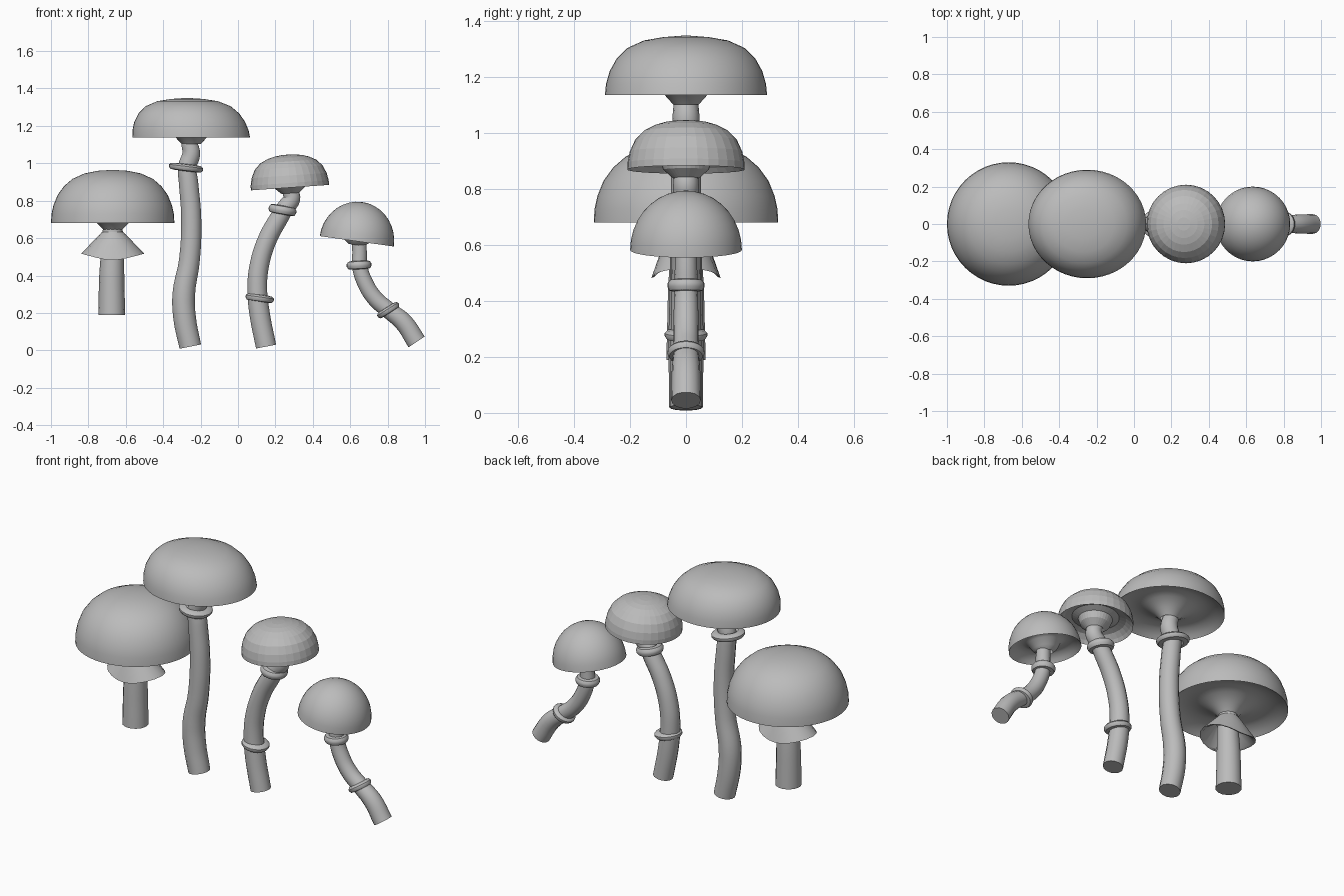
import bpy, bmesh, math
from mathutils import Matrix

if "Cube" in bpy.data.objects:
    bpy.data.objects.remove(bpy.data.objects["Cube"])

grey = bpy.data.materials.new("plain_grey")
grey.diffuse_color = (0.5, 0.5, 0.5, 1)
grey.use_nodes = True
grey.node_tree.nodes["Principled BSDF"].inputs["Base Color"].default_value = grey.diffuse_color


def finish(ob, smooth=True):
    ob.data.materials.clear()
    ob.data.materials.append(grey)
    bpy.ops.object.select_all(action='DESELECT')
    ob.select_set(True)
    bpy.context.view_layer.objects.active = ob
    if smooth:
        bpy.ops.object.shade_smooth_by_angle(angle=math.radians(40))


def lathe(name, profile, x, z, tilt=0, sides=32, warp=None, smooth=True):
    """Spin (radius, height) points round z, warp, tilt about y (right side down), place."""
    bm = bmesh.new()
    rows = []
    for r, h in profile:
        if r == 0:
            rows.append([bm.verts.new((0, 0, h))] * sides)
        else:
            rows.append([bm.verts.new((r * math.cos(a), r * math.sin(a), h))
                         for a in (2 * math.pi * i / sides for i in range(sides))])
    for lo, hi in zip(rows, rows[1:]):
        for i in range(sides):
            j = (i + 1) % sides
            bm.faces.new(list(dict.fromkeys((lo[i], lo[j], hi[j], hi[i]))))
    if warp:
        for v in bm.verts:
            v.co = warp(*v.co)
    bmesh.ops.recalc_face_normals(bm, faces=bm.faces)
    bm.transform(Matrix.Translation((x, 0, z)) @ Matrix.Rotation(math.radians(tilt), 4, 'Y'))
    me = bpy.data.meshes.new(name)
    bm.to_mesh(me)
    bm.free()
    ob = bpy.data.objects.new(name, me)
    bpy.context.collection.objects.link(ob)
    finish(ob, smooth)
    return ob


def cap(name, dome, x, z, neck, drop, **kw):
    """Dome profile plus a hollow gill underside flaring down to the stem."""
    r = dome[0][0]
    under = [(neck, -drop), (neck * 1.7, 0.0), (r * 0.45, 0.035), (r * 0.62, 0.05),
             (r * 0.8, 0.04), (r * 0.93, 0.018)]
    return lathe(name, under + dome, x, z, **kw)


def stem(name, path):
    """Tapered bent tube through (x, z, radius) points."""
    cu = bpy.data.curves.new(name, 'CURVE')
    cu.dimensions = '3D'
    cu.bevel_depth = 1.0
    cu.bevel_resolution = 5
    cu.resolution_u = 5
    cu.use_fill_caps = True
    sp = cu.splines.new('BEZIER')
    sp.bezier_points.add(len(path) - 1)
    for p, (x, z, r) in zip(sp.bezier_points, path):
        p.co = (x, 0, z)
        p.radius = r
        p.handle_left_type = p.handle_right_type = 'AUTO'
    ob = bpy.data.objects.new(name, cu)
    bpy.context.collection.objects.link(ob)
    bpy.ops.object.select_all(action='DESELECT')
    ob.select_set(True)
    bpy.context.view_layer.objects.active = ob
    bpy.ops.object.convert(target='MESH')
    finish(bpy.context.view_layer.objects.active)


def ring(name, x, z, r, tilt, t=0.016):
    lathe(name, [(r * 0.6, -t * 1.2), (r * 0.9, -t), (r, -t * 0.3), (r, t * 0.4),
                 (r * 0.88, t), (r * 0.6, t * 1.2)], x, z, tilt, sides=24)


# First mushroom: wide dome, straight stem, drooping skirt
cap("first_cap", [(0.33, 0), (0.327, 0.05), (0.317, 0.095), (0.295, 0.15), (0.26, 0.198),
                  (0.215, 0.237), (0.15, 0.266), (0.08, 0.28), (0, 0.285)],
    -0.67, 0.68, 0.05, 0.035, sides=48)
stem("first_stem", [(-0.675, 0.19, 0.072), (-0.675, 0.4, 0.067), (-0.67, 0.56, 0.06),
                    (-0.67, 0.66, 0.052), (-0.67, 0.71, 0.05)])


def saddle(x, y, z):
    f = max(0, min(1, -z / 0.14))
    c = abs(x) / max(math.hypot(x, y), 1e-6)
    s = 1 + 0.36 * f * c * c
    return (x * s, y * s, z + 0.035 * f * c * c)


lathe("first_skirt", [(0.058, 0.01), (0.07, -0.005), (0.096, -0.06), (0.124, -0.14),
                      (0.112, -0.135), (0.06, -0.03)], -0.67, 0.622, sides=20, warp=saddle)

# Second mushroom: tallest, oval cap leaning slightly left
cap("second_cap", [(0.29, 0), (0.286, 0.04), (0.273, 0.085), (0.248, 0.13), (0.21, 0.168),
                   (0.15, 0.195), (0.08, 0.207), (0, 0.213)],
    -0.25, 1.137, 0.045, 0.035, sides=48,
    warp=lambda x, y, z: (x * 1.085 - 0.1 * max(z, 0), y, z))
stem("second_stem", [(-0.255, 0.02, 0.06), (-0.285, 0.17, 0.062), (-0.29, 0.3, 0.062),
                     (-0.26, 0.48, 0.057), (-0.25, 0.7, 0.055), (-0.265, 0.9, 0.053),
                     (-0.272, 0.98, 0.05), (-0.25, 1.05, 0.049), (-0.26, 1.11, 0.044),
                     (-0.26, 1.18, 0.044)])
ring("second_ring", -0.278, 0.977, 0.092, 7)

# Third mushroom: faceted cap, two rings
cap("third_cap", [(0.21, 0), (0.209, 0.025), (0.201, 0.065), (0.182, 0.107), (0.15, 0.14),
                  (0.11, 0.16), (0.075, 0.17), (0.035, 0.176), (0, 0.177)],
    0.278, 0.87, 0.048, 0.03, tilt=-4, sides=32, smooth=False)
stem("third_stem", [(0.15, 0.02, 0.056), (0.115, 0.2, 0.056), (0.103, 0.33, 0.054),
                    (0.115, 0.46, 0.053), (0.16, 0.6, 0.052), (0.215, 0.7, 0.051),
                    (0.255, 0.765, 0.048), (0.288, 0.81, 0.046), (0.28, 0.85, 0.044),
                    (0.278, 0.91, 0.042)])
ring("third_lower_ring", 0.116, 0.279, 0.076, 8)
ring("third_upper_ring", 0.238, 0.75, 0.075, 10, 0.02)

# Fourth mushroom: small half-ball cap, stem sweeping right
cap("fourth_cap", [(0.2 * math.cos(a), 0.212 * math.sin(a))
                   for a in (math.pi / 2 * i / 9 for i in range(9))] + [(0, 0.212)],
    0.635, 0.583, 0.04, 0.02, tilt=8, sides=40)
stem("fourth_stem", [(0.645, 0.62, 0.038), (0.65, 0.52, 0.04), (0.65, 0.455, 0.042),
                     (0.68, 0.36, 0.044), (0.735, 0.275, 0.045), (0.805, 0.215, 0.046),
                     (0.885, 0.15, 0.051), (0.955, 0.045, 0.053)])
ring("fourth_upper_ring", 0.647, 0.456, 0.066, -3, 0.019)
ring("fourth_lower_ring", 0.803, 0.215, 0.066, -32, 0.015)
